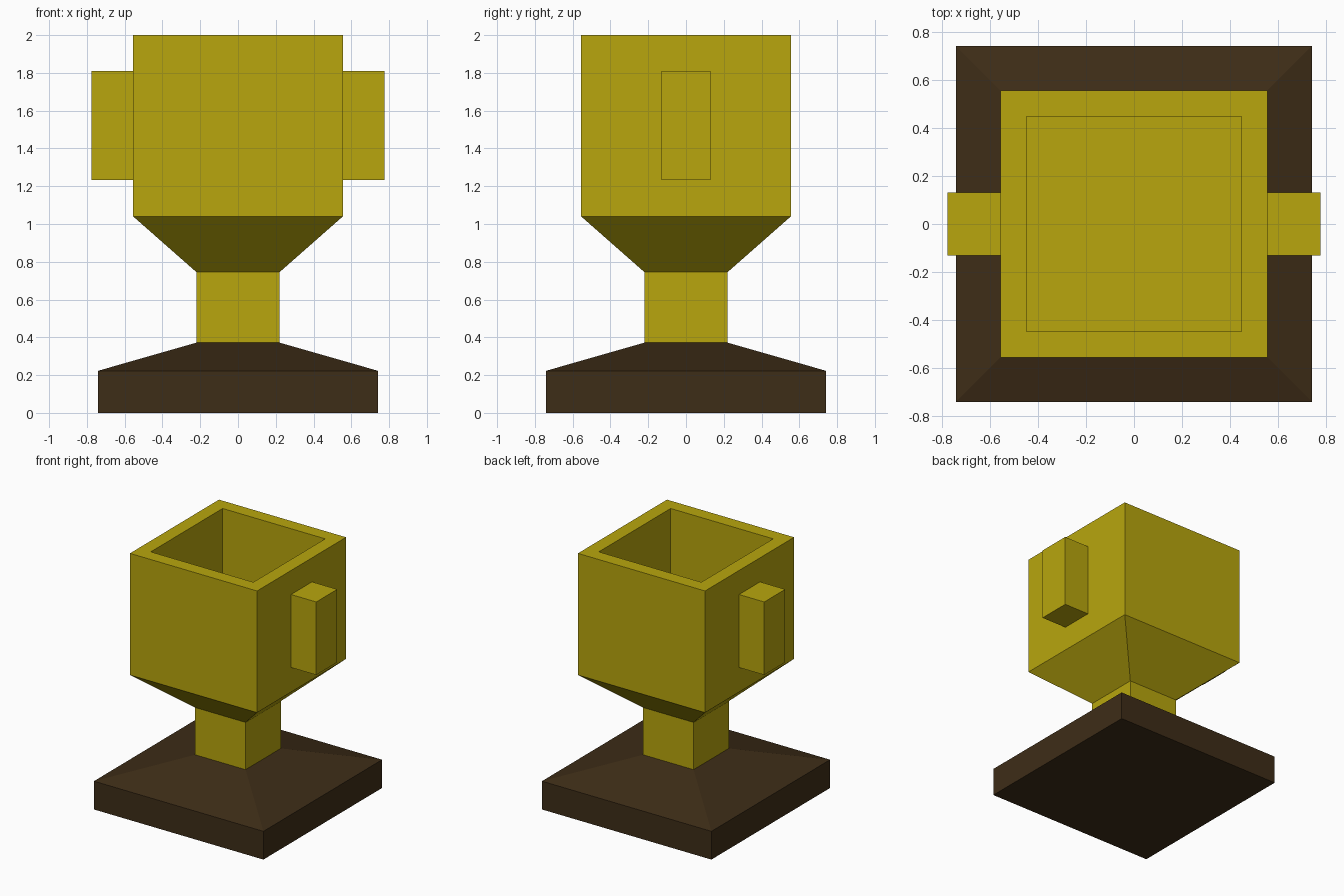
import bpy, bmesh

if "Cube" in bpy.data.objects:
    bpy.data.objects.remove(bpy.data.objects["Cube"])


def material(name, rgb):
    m = bpy.data.materials.new(name)
    m.diffuse_color = (*rgb, 1)
    m.use_nodes = True
    m.node_tree.nodes["Principled BSDF"].inputs["Base Color"].default_value = m.diffuse_color
    return m


def square_loft(name, profile, mat):
    """Stack square rings given as (half width, z) and cap both ends."""
    bm = bmesh.new()
    rings = [[bm.verts.new((sx * h, sy * h, z))
              for sx, sy in ((-1, -1), (1, -1), (1, 1), (-1, 1))]
             for h, z in profile]
    for a, b in zip(rings, rings[1:]):
        for i in range(4):
            j = (i + 1) % 4
            bm.faces.new((a[i], a[j], b[j], b[i]))
    bm.faces.new(rings[0][::-1])
    bm.faces.new(rings[-1])
    bmesh.ops.recalc_face_normals(bm, faces=bm.faces[:])
    mesh = bpy.data.meshes.new(name)
    bm.to_mesh(mesh)
    bm.free()
    mesh.materials.append(mat)
    obj = bpy.data.objects.new(name, mesh)
    bpy.context.collection.objects.link(obj)
    return obj


gold = material("gold", (0.48, 0.38, 0.004))
brown = material("dark_wood", (0.048, 0.026, 0.0085))

# Plinth with sloped top
square_loft("base", [(0.74, 0), (0.74, 0.223), (0.22, 0.372)], brown)

# Stem, flared bowl, rim and hollow inside
square_loft("cup", [(0.22, 0.372), (0.22, 0.745), (0.555, 1.04),
                    (0.555, 2.0), (0.448, 2.0), (0.448, 1.12)], gold)

# Block handles on both sides
for side, sx in (("left", -1), ("right", 1)):
    bpy.ops.mesh.primitive_cube_add(size=1, location=(sx * 0.6625, 0, 1.522))
    handle = bpy.context.object
    handle.name = side + "_handle"
    handle.scale = (0.225, 0.262, 0.576)
    handle.data.materials.append(gold)
